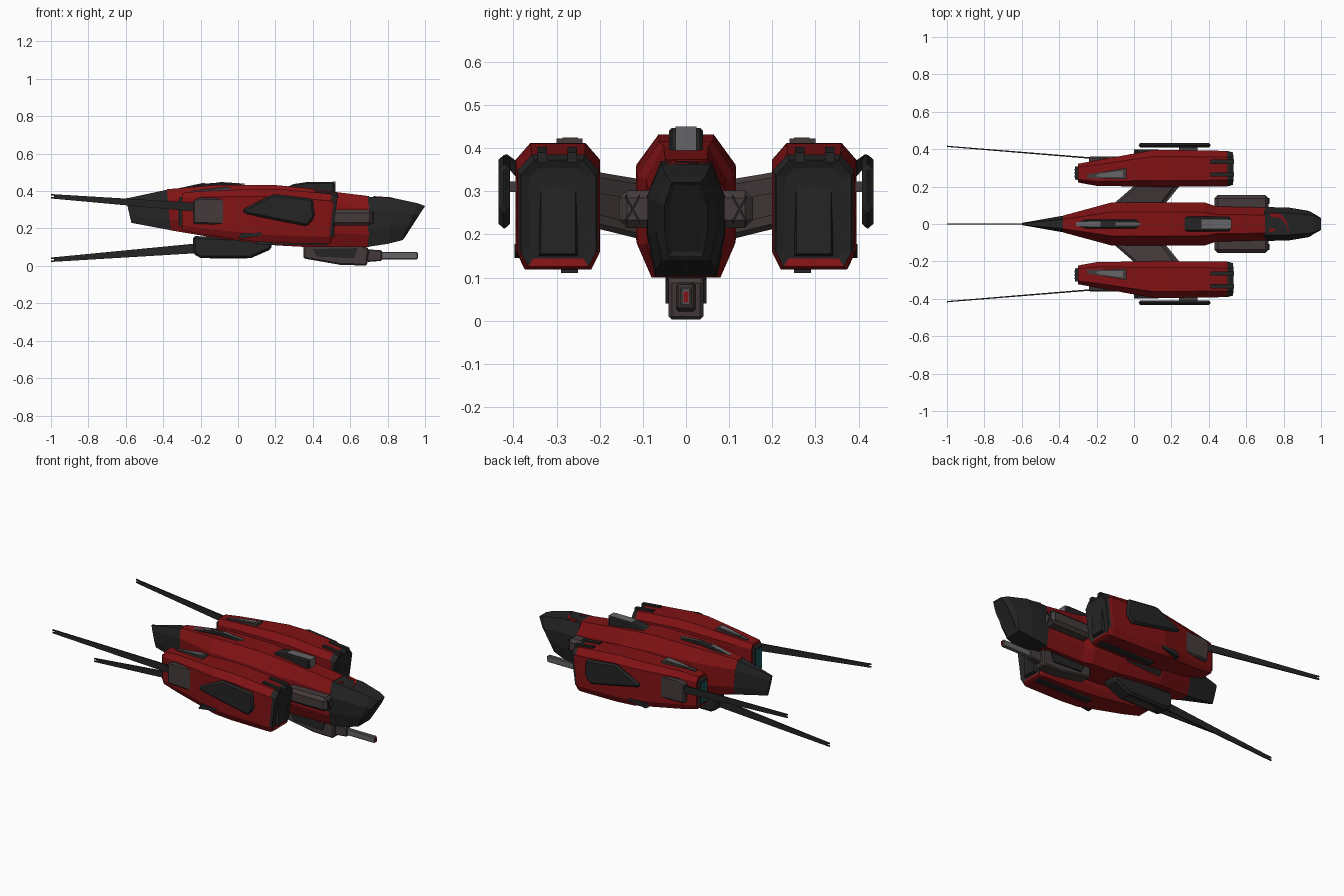
import bpy, bmesh
from mathutils import Vector

cube = bpy.data.objects.get("Cube")
if cube:
    bpy.data.objects.remove(cube, do_unlink=True)


def material(name, *rgb):
    m = bpy.data.materials.new(name)
    m.use_nodes = True
    col = (*rgb, 1)
    m.diffuse_color = col
    m.node_tree.nodes["Principled BSDF"].inputs["Base Color"].default_value = col
    return m


RED = material("hull red", .22, .006, .007)
DARK = material("dark metal", .018, .018, .018)
BROWN = material("warm grey", .058, .043, .043)
GREY = material("light grey", .13, .13, .135)
CYAN = material("engine cyan", .02, .27, .3)


def finish(name, bm, mats, bevel=0, mirror=False, rule=None):
    bmesh.ops.recalc_face_normals(bm, faces=bm.faces)
    if rule:
        for f in bm.faces:
            f.material_index = rule(f.calc_center_median())
    mesh = bpy.data.meshes.new(name)
    bm.to_mesh(mesh)
    bm.free()
    for m in mats:
        mesh.materials.append(m)
    ob = bpy.data.objects.new(name, mesh)
    bpy.context.collection.objects.link(ob)
    if bevel:
        b = ob.modifiers.new("bevel", "BEVEL")
        b.width, b.segments = bevel, 1
    if mirror:
        ob.modifiers.new("mirror", "MIRROR").use_axis = (False, True, False)
    return ob


def bridge(bm, rings):
    """Skin a row of equal rings and cap both ends; returns the last cap."""
    rows = [[bm.verts.new(p) for p in ring] for ring in rings]
    for a, b in zip(rows, rows[1:]):
        for i in range(len(a)):
            j = (i + 1) % len(a)
            bm.faces.new((a[i], a[j], b[j], b[i]))
    bm.faces.new(rows[0][::-1])
    return bm.faces.new(rows[-1])


def loft(name, sections, mats, top, bottom, low, high, inset=0, depth=0, **kw):
    """Eight-sided hull; each section is x, centre y, half width, z0, z1, slant."""
    rings = []
    for x, cy, hw, z0, z1, slant in sections:
        half = [(bottom, 0), (1, low), (1, 1 - high), (top, 1)]
        outline = half + [(-w, t) for w, t in reversed(half)]
        rings.append([(x + slant * t, cy + hw * w, z0 + (z1 - z0) * t)
                      for w, t in outline])
    bm = bmesh.new()
    cap = bridge(bm, rings)
    if inset:
        bmesh.ops.recalc_face_normals(bm, faces=bm.faces)
        bmesh.ops.inset_region(bm, faces=[cap], thickness=inset, depth=depth)
    return finish(name, bm, mats, **kw)


def prism(name, profile, y0, y1, mat, **kw):
    """Side profile in x and z, extruded across y."""
    bm = bmesh.new()
    bridge(bm, [[(x, y, z) for x, z in profile] for y in (y0, y1)])
    return finish(name, bm, [mat], **kw)


def beam(name, a, b, sa, sb, mat, axis=0, **kw):
    """Tapered bar from a to b with half sizes sa, sb across the axis."""
    bm = bmesh.new()
    rings = []
    for p, (u, v) in ((a, sa), (b, sb)):
        side = Vector((0, u, 0)) if axis == 0 else Vector((u, 0, 0))
        up = Vector((0, 0, v))
        p = Vector(p)
        rings.append([p - side - up, p + side - up, p + side + up, p - side + up])
    bridge(bm, rings)
    return finish(name, bm, [mat], **kw)


# Fuselage, nose and tail
loft("fuselage", [(-.36, 0, .046, .19, .41, -.02), (-.12, 0, .115, .15, .432, 0),
                  (.2, 0, .116, .11, .432, 0), (.38, 0, .114, .1, .415, 0),
                  (.44, 0, .094, .1, .405, 0), (.7, 0, .088, .1, .373, 0)],
     [RED], .55, .7, .25, .25)
loft("nose", [(.695, 0, .09, .102, .37, 0), (.8, 0, .089, .118, .363, .03),
              (.88, 0, .07, .138, .335, .08), (.89, 0, .05, .15, .32, .11)],
     [DARK], .65, .8, .35, .3, inset=.012, depth=-.004)
loft("tail", [(-.57, 0, .007, .23, .36, -.03), (-.355, 0, .046, .19, .408, -.02)],
     [DARK], .55, .7, .25, .25)

# Painted swoosh on the nose
track = [(.73, .05), (.785, .042), (.815, .005), (.825, -.035)]
for p, q in zip(track, track[1:]):
    ends = [(x, y, .371 - (x - .7) * .06) for x, y in (p, q)]
    beam("nose_marking", *ends, (.011, .003), (.011, .003), RED)
beam("nose_marking_dot", (.725, -.035, .37), (.755, -.03, .368),
     (.01, .003), (.006, .003), RED)

# Side pods with dark front caps
loft("side_pod", [(-.3, .272, .05, .19, .39, 0), (-.2, .272, .068, .17, .4, 0),
                  (.1, .297, .098, .13, .412, 0), (.22, .297, .098, .122, .411, 0),
                  (.47, .296, .095, .118, .385, .03), (.485, .296, .092, .118, .38, .03),
                  (.5, .296, .087, .125, .372, .033)],
     [RED, DARK], .65, .8, .14, .14, inset=.022, depth=-.008, mirror=True,
     rule=lambda c: int(c.x > .499))
beam("pod_front_panel", (.5, .296, .25), (.517, .296, .25), (.045, .1), (.04, .095),
     DARK, mirror=True)

# Pod engine outlets
beam("engine_frame", (-.315, .272, .29), (-.29, .272, .29), (.034, .075), (.038, .085),
     DARK, mirror=True)
for y in (.254, .272, .29):
    beam("engine_glow", (-.318, y, .29), (-.31, y, .29), (.005, .06), (.005, .06),
         CYAN, mirror=True)

# Pod fittings
prism("pod_side_box", [(-.24, .225), (-.05, .22), (-.05, .36), (-.2, .365), (-.24, .35)],
      .28, .362, BROWN, bevel=.008, mirror=True)
beam("pod_top_panel", (-.25, .255, .397), (-.04, .27, .412), (.01, .004), (.03, .01),
     BROWN, mirror=True)
beam("pod_top_inlay", (-.2, .259, .406), (-.06, .268, .42), (.006, .003), (.018, .004),
     GREY, mirror=True)
for y in (.264, .333):
    beam("pod_slot", (.41, y, .393), (.535, y, .378), (.011, .01), (.011, .012),
         DARK, mirror=True)
prism("pod_lower_vent", [(0, .145), (.12, .16), (.13, .178), (.02, .175)],
      .34, .397, DARK, mirror=True)
beam("pod_keel", (.1, .27, .125), (.48, .27, .12), (.02, .01), (.02, .01),
     DARK, mirror=True)

# Outer shield plates on short struts
shield = [(.02, .3), (.19, .385), (.4, .36), (.41, .26), (.37, .212), (.2, .245), (.03, .28)]
prism("shield_plate", shield, .408, .434, DARK, bevel=.012, mirror=True)
beam("shield_strut", (.29, .38, .31), (.29, .415, .31), (.05, .012), (.05, .012),
     BROWN, axis=1, mirror=True)

# Wings joining pods to the fuselage
beam("wing", (.005, .09, .255), (.13, .22, .282), (.135, .07), (.11, .065),
     BROWN, axis=1, bevel=.012, mirror=True)
beam("wing_spar", (.06, .1, .25), (.16, .21, .272), (.1, .03), (.09, .025),
     BROWN, axis=1, mirror=True)

# Cheek intakes with crossed braces
prism("intake", [(.43, .215), (.72, .215), (.72, .302), (.43, .302)], .06, .155,
      BROWN, bevel=.018, mirror=True)
for z0, z1 in ((.23, .287), (.287, .23)):
    beam("intake_brace", (.72, .108, z0), (.72, .14, z1), (.004, .005), (.004, .005),
         DARK, axis=1, mirror=True)

# Dorsal turret and rear spine
prism("turret", [(.22, .405), (.3, .438), (.36, .447), (.515, .447), (.515, .375), (.22, .39)],
      -.039, .039, DARK, bevel=.007)
beam("turret_core", (.36, 0, .42), (.522, 0, .415), (.024, .029), (.024, .035), GREY)
prism("rear_spine", [(-.35, .4), (-.22, .436), (-.1, .446), (.02, .436), (.03, .42), (-.34, .385)],
      -.024, .024, DARK, bevel=.006)
beam("spine_inlay", (-.31, 0, .411), (-.18, 0, .439), (.011, .006), (.013, .006), GREY)
beam("spine_bar", (-.1, 0, .442), (.035, 0, .433), (.008, .007), (.008, .007), GREY)

# Belly pod
prism("belly_pod", [(-.24, .16), (-.24, .065), (-.2, .042), (.07, .042), (.18, .09), (.18, .14)],
      -.048, .048, DARK, bevel=.012)
beam("belly_inlay", (-.15, 0, .043), (.05, 0, .043), (.02, .004), (.02, .004), BROWN)

# Chin gun
prism("gun_body", [(.35, .11), (.35, .04), (.55, .005), (.69, .002), (.7, .095), (.66, .11)],
      -.04, .04, BROWN, bevel=.008)
prism("gun_cheek", [(.4, .09), (.42, .05), (.62, .04), (.64, .095)], -.048, .048, DARK)
beam("gun_collar", (.69, 0, .055), (.77, 0, .055), (.022, .034), (.018, .028), BROWN, bevel=.005)
beam("gun_barrel", (.76, 0, .055), (.96, 0, .055), (.012, .02), (.012, .02), GREY, bevel=.004)
beam("gun_muzzle", (.955, 0, .055), (.963, 0, .055), (.006, .013), (.006, .013), RED)

# Trailing blades
beam("pod_blade", (-.2, .35, .312), (-.985, .414, .371), (.004, .024), (.003, .012),
     DARK, mirror=True)
beam("belly_blade", (-.22, 0, .094), (-.985, 0, .034), (.004, .026), (.003, .012), DARK)
for z in (-.008, .008):
    beam("pod_blade_tip", (-.97, .413, .37 + z), (-1, .416, .373 + z),
         (.003, .004), (.003, .004), DARK, mirror=True)
    beam("belly_blade_tip", (-.97, 0, .035 + z), (-1, 0, .033 + z),
         (.003, .004), (.003, .004), DARK)
